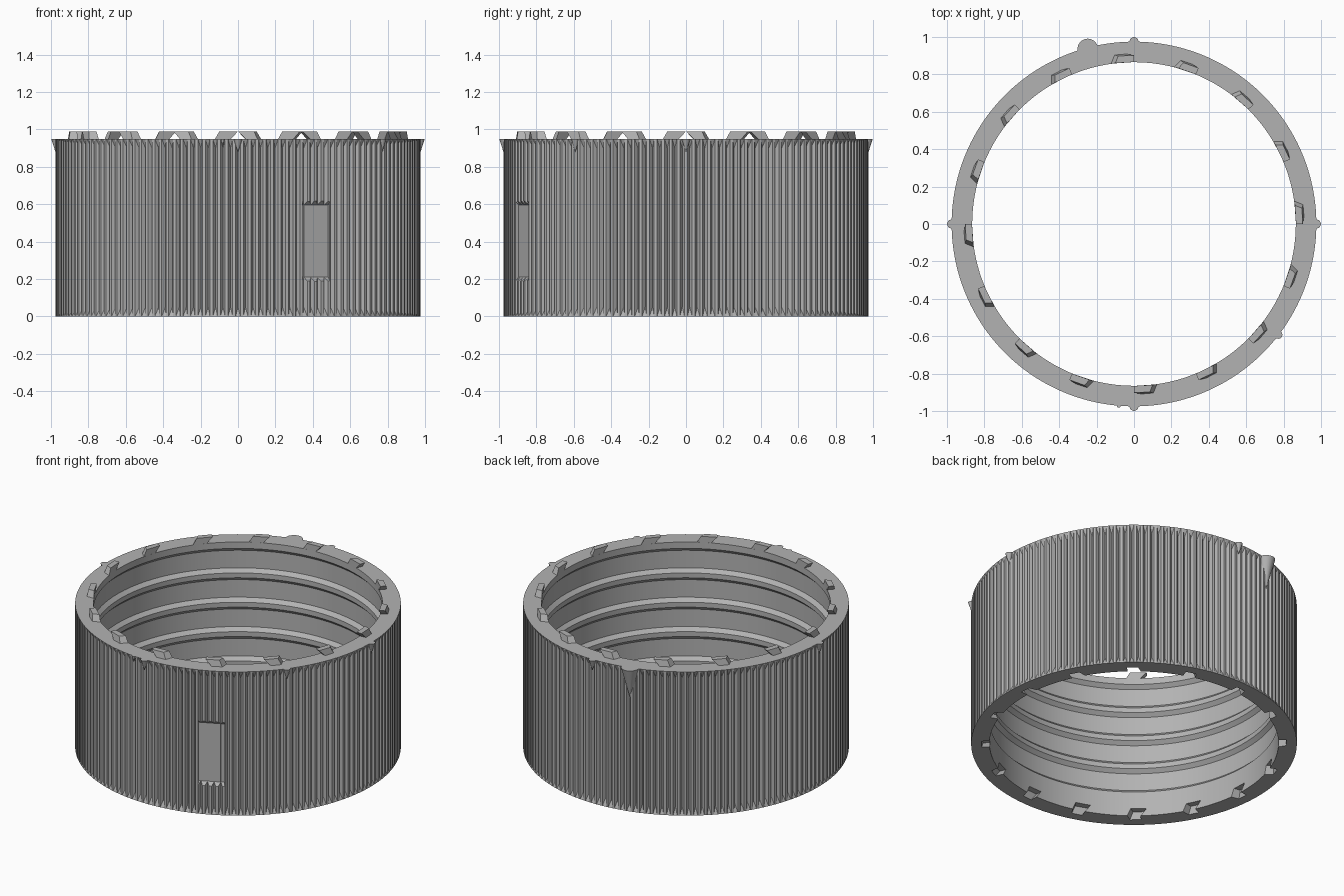
import bpy, bmesh, math
from mathutils import Matrix

if "Cube" in bpy.data.objects:
    bpy.data.objects.remove(bpy.data.objects["Cube"])

OUT, VALLEY, BORE, WALL, H = 0.975, 0.954, 0.865, 0.888, 0.95
RIBS = 150
STEP = 2 * math.pi / RIBS

grey = bpy.data.materials.new("grey_plastic")
grey.use_nodes = True
COLOUR = (0.45, 0.45, 0.45, 1)
grey.diffuse_color = COLOUR
grey.node_tree.nodes["Principled BSDF"].inputs["Base Color"].default_value = COLOUR


def polar(r, a, z):
    return (r * math.cos(a), r * math.sin(a), z)


def finish(bm, name):
    bmesh.ops.recalc_face_normals(bm, faces=bm.faces)
    mesh = bpy.data.meshes.new(name)
    bm.to_mesh(mesh)
    bm.free()
    mesh.materials.append(grey)
    ob = bpy.data.objects.new(name, mesh)
    bpy.context.collection.objects.link(ob)
    return ob


def add_hexahedron(bm, low, high):
    a, b = [[bm.verts.new(p) for p in loop] for loop in (low, high)]
    bm.faces.new(a[::-1])
    bm.faces.new(b)
    for i in range(4):
        j = (i + 1) % 4
        bm.faces.new((a[i], a[j], b[j], b[i]))


# Bore profile from top to bottom: lip, three ridges, lower lip
slope, half = 0.023, 0.016
profile = [(BORE, H)]
for k in range(5):
    z = 0.924 - 0.194 * k
    if k:
        profile += [(WALL, z + half + slope), (BORE, z + half)]
    if k < 4:
        profile += [(BORE, z - half), (WALL, z - half - slope)]
profile.append((BORE, 0))

# Ribbed ring: flat rib crests with V grooves that close at both ends
bm = bmesh.new()
angles = [i * STEP + s * STEP * 0.19 for i in range(RIBS) for s in (-1, 1)]
loops = [[bm.verts.new(polar(r, a, z)) for a in angles]
         for r, z in [(OUT, 0)] + [(OUT, H)] + profile]
n = len(angles)
loops.append(loops[0])
for a, b in zip(loops[1:], loops[2:]):
    for i in range(n):
        j = (i + 1) % n
        bm.faces.new((a[i], a[j], b[j], b[i]))
base, top = loops[0], loops[1]
for i in range(0, n, 2):
    j, k = i + 1, (i + 2) % n
    bm.faces.new((base[i], base[j], top[j], top[i]))
    mid = (i // 2 + 0.5) * STEP
    v0 = bm.verts.new(polar(VALLEY, mid, 0.05))
    v1 = bm.verts.new(polar(VALLEY, mid, H - 0.05))
    bm.faces.new((base[j], base[k], v0))
    bm.faces.new((top[k], top[j], v1))
    bm.faces.new((base[j], v0, v1, top[j]))
    bm.faces.new((v0, base[k], top[k], v1))
ring = finish(bm, "ribbed_ring")


def add_tooth(bm, turn, z0, z1, inner, grow=0.0):
    # Leaning ratchet tooth, undercut on its leading side
    def ring_points(r_out, a0, a1, a2, z):
        return [polar(r, turn + math.radians(a), z) for r, a in
                ((inner, a0), (r_out, a0), (r_out, a1), (inner, a2))]
    add_hexahedron(bm, ring_points(0.91 + grow, 2.6, 6.6, 8.2, z0),
                   ring_points(0.902 + grow, 0, 5.4, 6.6, z1))


# Sixteen teeth on top, matching slots underneath
teeth, slots = bmesh.new(), bmesh.new()
for i in range(16):
    turn = -math.pi / 2 + i * math.pi / 8
    add_tooth(teeth, turn, H - 0.002, 0.99, BORE + 0.001)
    add_tooth(slots, turn, -0.004, 0.05, 0.85, 0.004)
finish(teeth, "ratchet_teeth")
slot_cutter = finish(slots, "slot_cutter")

# Plain recessed panel with sloped ends across four ribs
bm = bmesh.new()


def panel_loop(r, w, z0, z1):
    return [(r, -w, z0), (r, w, z0), (r, w, z1), (r, -w, z1)]


add_hexahedron(bm, panel_loop(0.953, 0.08, 0.21, 0.595),
               panel_loop(1.0, 0.08, 0.163, 0.642))
bm.transform(Matrix.Rotation(math.radians(-64.5), 4, "Z"))
panel_cutter = finish(bm, "panel_cutter")

bpy.context.view_layer.objects.active = ring
for cutter in (slot_cutter, panel_cutter):
    mod = ring.modifiers.new(cutter.name, "BOOLEAN")
    mod.operation, mod.solver, mod.object = "DIFFERENCE", "EXACT", cutter
    bpy.ops.object.modifier_apply(modifier=mod.name)
    bpy.data.objects.remove(cutter)


# Tapered index marks hanging from the top edge
def marker(name, degrees, radius, length, r=0.975):
    bm = bmesh.new()
    bmesh.ops.create_cone(bm, cap_ends=True, segments=24, radius1=0.001,
                          radius2=radius, depth=length)
    bm.transform(Matrix.Translation(polar(r, math.radians(degrees), H - length / 2)))
    return finish(bm, name)


marks = [marker("quarter_mark", q * 90, 0.024, 0.07) for q in range(4)]
marks.append(marker("main_mark", 104.8, 0.055, 0.2, 0.968))
marks.append(marker("side_mark", -37.5, 0.022, 0.07, 0.972))
marks.append(marker("small_mark", -94.8, 0.01, 0.04))

# Smooth the round surfaces, keep real edges crisp
bpy.ops.object.select_all(action="DESELECT")
for ob in [ring] + marks:
    ob.select_set(True)
bpy.context.view_layer.objects.active = ring
bpy.ops.object.shade_smooth_by_angle(angle=math.radians(20))
